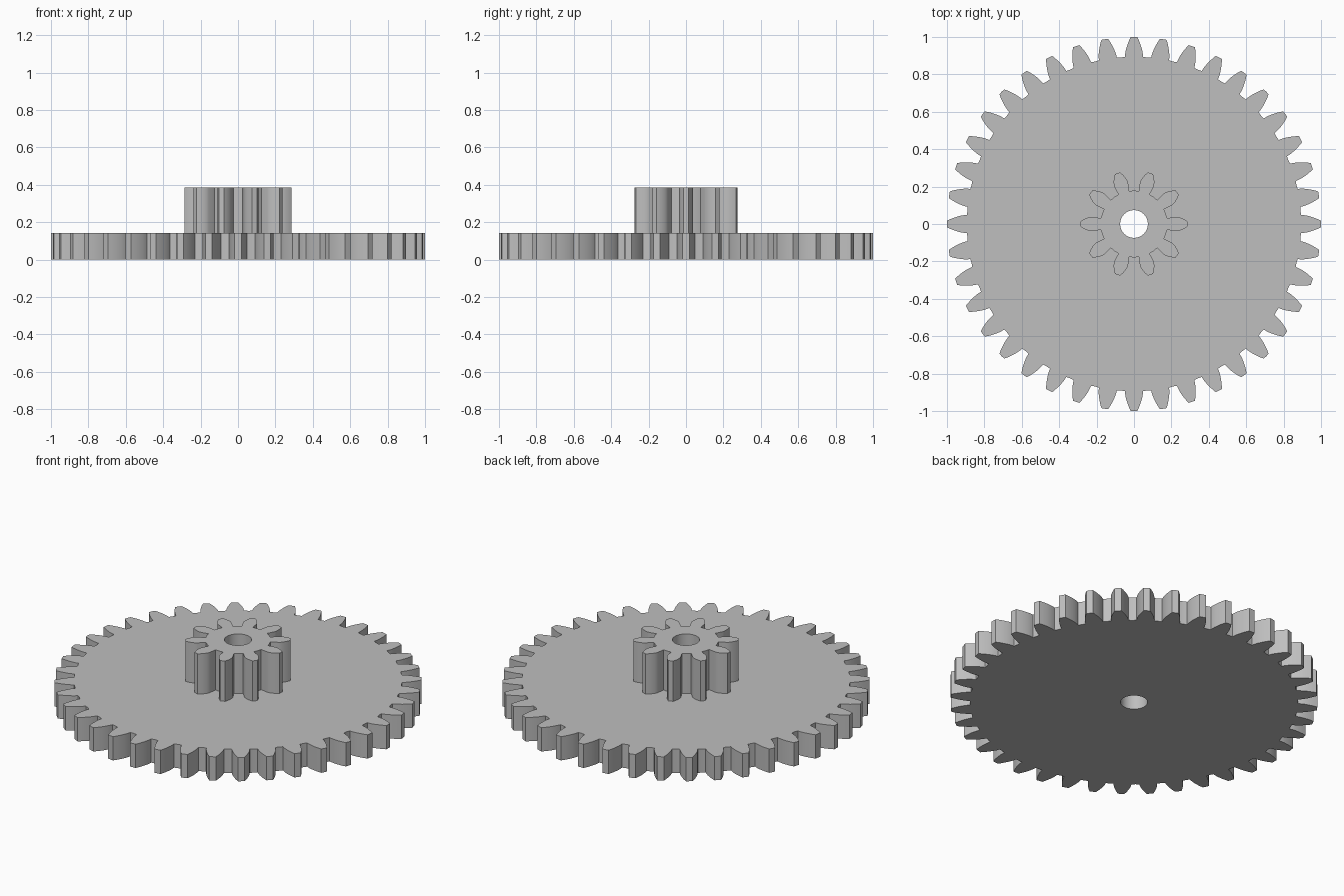
import bpy, bmesh
from math import sin, cos, tan, acos, pi, radians

cube = bpy.data.objects.get("Cube")
if cube:
    bpy.data.objects.remove(cube)

MODULE = 2 / 42            # shared tooth size
PRESSURE = radians(20)
BORE_RADIUS = 0.074

grey = bpy.data.materials.new("plain grey")
grey.use_nodes = True
colour = (0.52, 0.52, 0.52, 1)
grey.diffuse_color = colour
grey.node_tree.nodes["Principled BSDF"].inputs["Base Color"].default_value = colour


def involute(angle):
    return tan(angle) - angle


def gear_profile(teeth, steps=6):
    """Outline of an involute spur gear with one tooth centred on +x."""
    pitch = MODULE * teeth / 2
    base = pitch * cos(PRESSURE)
    root, tip = pitch - 1.25 * MODULE, pitch + MODULE
    start = max(base, root)
    # One flank as (radius, half angle), from root to tip
    flank = []
    if root < base - 0.005:
        flank.append((root, pi / (2 * teeth) + involute(PRESSURE)))
    for i in range(steps + 1):
        r = start + (tip - start) * i / steps
        half = pi / (2 * teeth) + involute(PRESSURE) - involute(acos(min(1, base / r)))
        flank.append((r, half))
    tooth = [(r, -a) for r, a in flank] + [(tip, 0)] + [(r, a) for r, a in reversed(flank)]
    tooth.append((root, pi / teeth))       # middle of the gap
    return [(r * cos(a + 2 * pi * k / teeth), r * sin(a + 2 * pi * k / teeth))
            for k in range(teeth) for r, a in tooth]


def circle(radius, count=48):
    return [(radius * cos(2 * pi * i / count), radius * sin(2 * pi * i / count))
            for i in range(count)]


def make_gear(name, teeth, bottom, top):
    bm = bmesh.new()
    edges = []
    # Toothed outline and bore, filled and extruded
    for loop in (gear_profile(teeth), circle(BORE_RADIUS)):
        verts = [bm.verts.new((x, y, bottom)) for x, y in loop]
        edges += [bm.edges.new((v, verts[i - 1])) for i, v in enumerate(verts)]
    bmesh.ops.triangle_fill(bm, edges=edges, use_beauty=True, normal=(0, 0, 1))
    extruded = bmesh.ops.extrude_face_region(bm, geom=bm.faces[:], use_keep_orig=True)
    raised = [g for g in extruded["geom"] if isinstance(g, bmesh.types.BMVert)]
    bmesh.ops.translate(bm, verts=raised, vec=(0, 0, top - bottom))
    bmesh.ops.recalc_face_normals(bm, faces=bm.faces[:])
    mesh = bpy.data.meshes.new(name)
    bm.to_mesh(mesh)
    bm.free()
    mesh.materials.append(grey)
    obj = bpy.data.objects.new(name, mesh)
    bpy.context.collection.objects.link(obj)
    # Smooth flanks and bore, sharp rims
    bpy.ops.object.select_all(action='DESELECT')
    obj.select_set(True)
    bpy.context.view_layer.objects.active = obj
    bpy.ops.object.shade_smooth_by_angle(angle=radians(20))
    return obj


make_gear("large_gear_wheel", 40, 0, 0.143)
make_gear("small_pinion_gear", 10, 0.143, 0.385)
